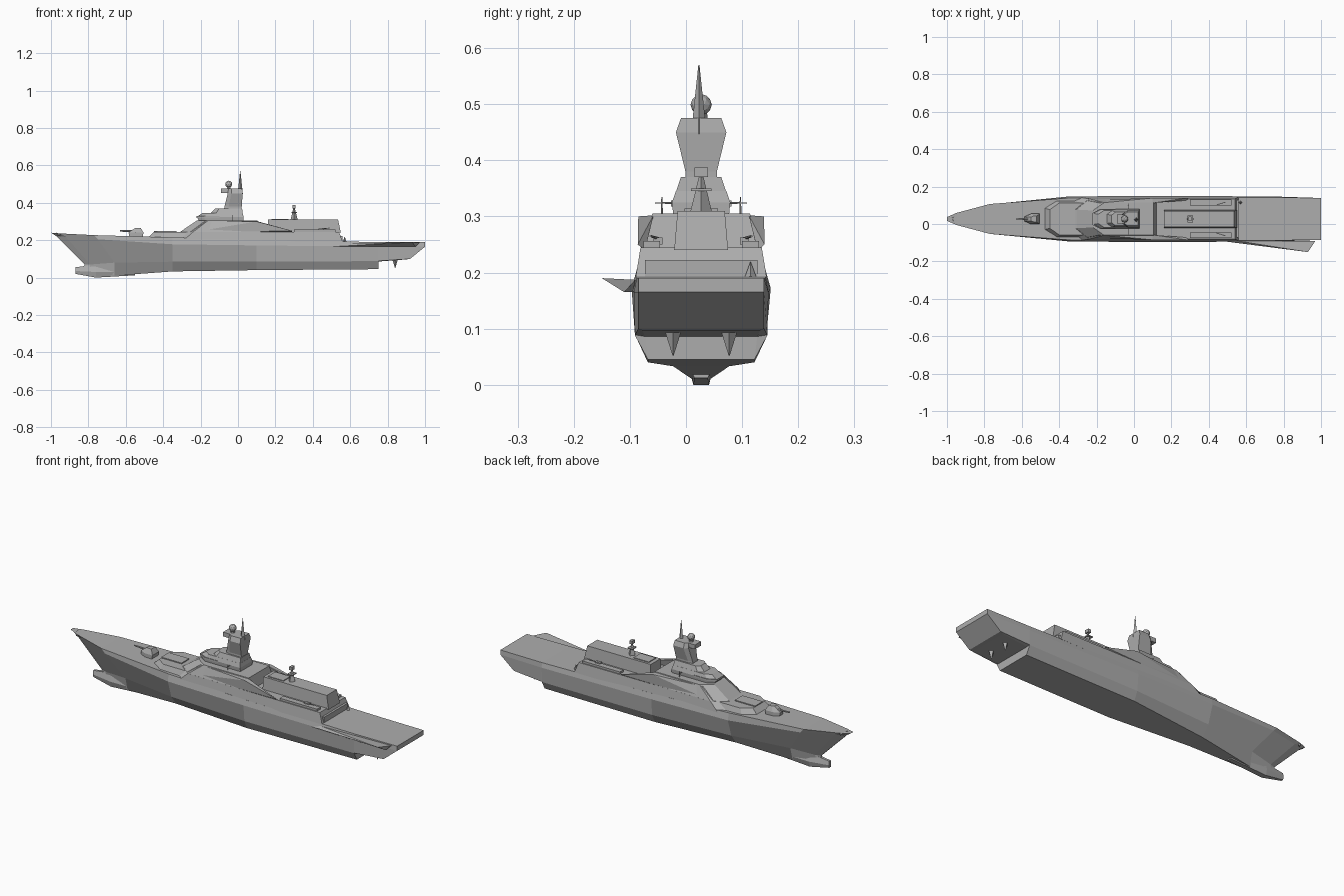
import bpy
import bmesh
import math
from mathutils import Matrix, Vector

default = bpy.data.objects.get("Cube")
if default:
    bpy.data.objects.remove(default, do_unlink=True)

CENTRE = 0.027  # y of the ship's centreline

grey = bpy.data.materials.new("naval_grey")
grey.use_nodes = True
grey.diffuse_color = (0.42, 0.42, 0.42, 1)
grey.node_tree.nodes["Principled BSDF"].inputs["Base Color"].default_value = grey.diffuse_color


def finish(name, bm):
    """Turn a bmesh into a flat shaded grey object."""
    bmesh.ops.recalc_face_normals(bm, faces=bm.faces)
    mesh = bpy.data.meshes.new(name)
    bm.to_mesh(mesh)
    bm.free()
    mesh.materials.append(grey)
    obj = bpy.data.objects.new(name, mesh)
    bpy.context.collection.objects.link(obj)
    return obj


def loft(name, stations, centre=CENTRE):
    """Skin half sections of (x, half width, z), mirrored over the centreline."""
    bm = bmesh.new()
    rings = []
    for half in stations:
        left = [bm.verts.new((x, centre + w, z)) for x, w, z in half]
        right = [bm.verts.new((x, centre - w, z)) for x, w, z in half]
        rings.append(left + right[::-1])
    count = len(rings[0])
    for a, b in zip(rings, rings[1:]):
        for i in range(count):
            j = (i + 1) % count
            bm.faces.new((a[i], a[j], b[j], b[i]))
    for ring in (rings[0], rings[-1]):
        for i in range(count // 2 - 1):
            bm.faces.new((ring[i], ring[i + 1], ring[-i - 2], ring[-i - 1]))
    return finish(name, bm)


def block(name, *levels, centre=CENTRE):
    """Stack of plan outlines: z, front, shoulder, back, nose half width, half width."""
    return loft(name, [[(front, nose, z), (shoulder, half, z), (back, half, z)]
                       for z, front, shoulder, back, nose, half in levels], centre)


def box(name, front, back, half, low, high, centre=CENTRE):
    return block(name, *[(z, front, (front + back) / 2, back, half, half)
                         for z in (low, high)], centre=centre)


def cone(name, start, end, r1, r2=0.0, sides=6):
    """Tapered rod between two points."""
    start, end = Vector(start), Vector(end)
    axis = end - start
    bm = bmesh.new()
    turn = axis.to_track_quat("Z", "Y").to_matrix().to_4x4()
    bmesh.ops.create_cone(bm, cap_ends=True, segments=sides, radius1=r1, radius2=r2,
                          depth=axis.length,
                          matrix=Matrix.Translation((start + end) / 2) @ turn)
    return finish(name, bm)


def wedge(name, points):
    """Convex solid around a few corner points."""
    bm = bmesh.new()
    for p in points:
        bm.verts.new(p)
    bmesh.ops.convex_hull(bm, input=bm.verts)
    return finish(name, bm)


# Hull: each station runs keel, bilge, knuckle, deck edge
loft("hull", [
    [(-.84, .002, .02), (-.82, .003, .07), (-.97, .006, .22), (-1, .01, .24)],
    [(-.8, .008, .008), (-.79, .012, .07), (-.92, .03, .218), (-.95, .032, .236)],
    [(-.66, .016, .01), (-.66, .035, .08), (-.75, .08, .205), (-.77, .08, .227)],
    [(-.35, .05, .033), (-.35, .09, .085), (-.35, .12, .178), (-.35, .112, .215)],
    [(.1, .095, .04), (.1, .116, .085), (.1, .124, .172), (.1, .116, .2)],
    [(.75, .095, .045), (.75, .118, .088), (.75, .12, .165), (.75, .115, .19)],
    [(.751, .1, .086), (.751, .118, .089), (.751, .12, .165), (.751, .115, .19)],
    [(.9, .105, .097), (.92, .112, .1), (1, .112, .165), (1, .112, .19)],
])

# Bulb under the bow
loft("bow_bulb", [
    [(-.87, .006, .02), (-.87, .01, .035), (-.87, .006, .055)],
    [(-.76, .014, 0), (-.76, .022, .03), (-.76, .01, .07)],
    [(-.55, .012, .012), (-.55, .02, .03), (-.55, .01, .07)],
])

# Superstructure tiers
block("foredeck_step", (.205, -.49, -.42, -.2, .06, .1), (.243, -.45, -.4, -.2, .05, .085))
box("missile_hatch", -.45, -.33, .032, .24, .248)
block("lower_superstructure", (.19, -.4, -.3, .56, .08, .117), (.245, -.31, -.24, .54, .05, .108))
block("upper_superstructure", (.244, -.31, -.24, .12, .05, .108), (.305, -.22, -.16, .105, .045, .087))
block("bridge", (.305, -.21, -.18, .03, .03, .05), (.325, -.22, -.18, .03, .03, .052),
      (.345, -.19, -.16, .025, .025, .045))
block("bridge_window_band", (.318, -.223, -.18, -.1, .031, .054), (.328, -.223, -.18, -.1, .031, .054))
block("mast_base", (.34, -.15, -.12, .025, .025, .046), (.37, -.12, -.1, .022, .02, .036))

# Main mast
block("mast_tower", (.365, -.075, -.05, .02, .02, .028), (.38, -.072, -.05, .02, .02, .028),
      (.45, -.055, -.035, .025, .03, .045), (.475, -.05, -.035, .022, .025, .036))
box("mast_front_platform", -.09, -.04, .025, .452, .475)
cone("dome_pedestal", (-.05, CENTRE, .47), (-.05, CENTRE, .49), .012, .01)
bm = bmesh.new()
bmesh.ops.create_icosphere(bm, subdivisions=2, radius=.019,
                           matrix=Matrix.Translation((-.05, CENTRE, .499)))
finish("radar_dome", bm)
cone("mast_spike", (.012, .023, .447), (.012, .023, .57), .014, .001, 4)

# Hangar and side boxes
block("hangar", (.24, .16, .2, .55, .048, .048), (.31, .16, .2, .535, .042, .042))
box("hangar_roof_panel", .18, .27, .03, .308, .314)
box("hangar_rear_sill", .53, .56, .1, .19, .222)
for side, label in ((-1, "right"), (1, "left")):
    def out(x, offset, z):
        return (x, CENTRE + side * offset, z)

    # Side bay wall, leaning out from the upper tier
    wedge(label + "_bay_wall", [out(-.26, .1, .24), out(.1, .112, .3), out(.1, .085, .302),
                                out(.29, .113, .25), out(.29, .1, .24), out(-.18, .085, .3)])
    box(label + "_deck_box", .3, .52, .015, .24, .256, CENTRE + side * .088)
    box(label + "_gun_mount", .43, .46, .008, .25, .262, CENTRE + side * .077)
    cone(label + "_gun_barrel", out(.44, .075, .26), out(.49, .09, .265), .003, .002)
    cone(label + "_yardarm", out(-.03, .04, .324), out(-.03, .082, .324), .002, .001)
    cone(label + "_whip_aerial", out(-.03, .07, .3), out(-.03, .07, .335), .002, .001)
    cone(label + "_rudder", out(.84, .05, .1), out(.84, .05, .052), .016, .001, 4)
    cone(label + "_anchor_pipe", out(-.97, .004, .232), out(-.95, .028, .228), .008, .005)

# Aft sensor mast
cone("aft_mast", (.3, CENTRE, .305), (.3, CENTRE, .375), .02, .003, 4)
box("aft_mast_head", .292, .308, .012, .37, .387)
box("aft_mast_arm", .285, .315, .018, .345, .35)

# Deck gun
block("gun_turret", (.215, -.58, -.55, -.51, .015, .028), (.24, -.585, -.55, -.505, .012, .028),
      (.265, -.55, -.535, -.52, .01, .016))
cone("gun_barrel", (-.56, CENTRE, .247), (-.63, CENTRE, .25), .006, .004)

# Stern fittings
cone("deck_cone", (.57, .115, .19), (.57, .115, .22), .011, 0, 4)
wedge("right_stern_fin", [(.55, -.09, .18), (.93, -.15, .19), (.97, -.09, .187),
                          (.95, -.11, .165), (.5, -.095, .165)])
